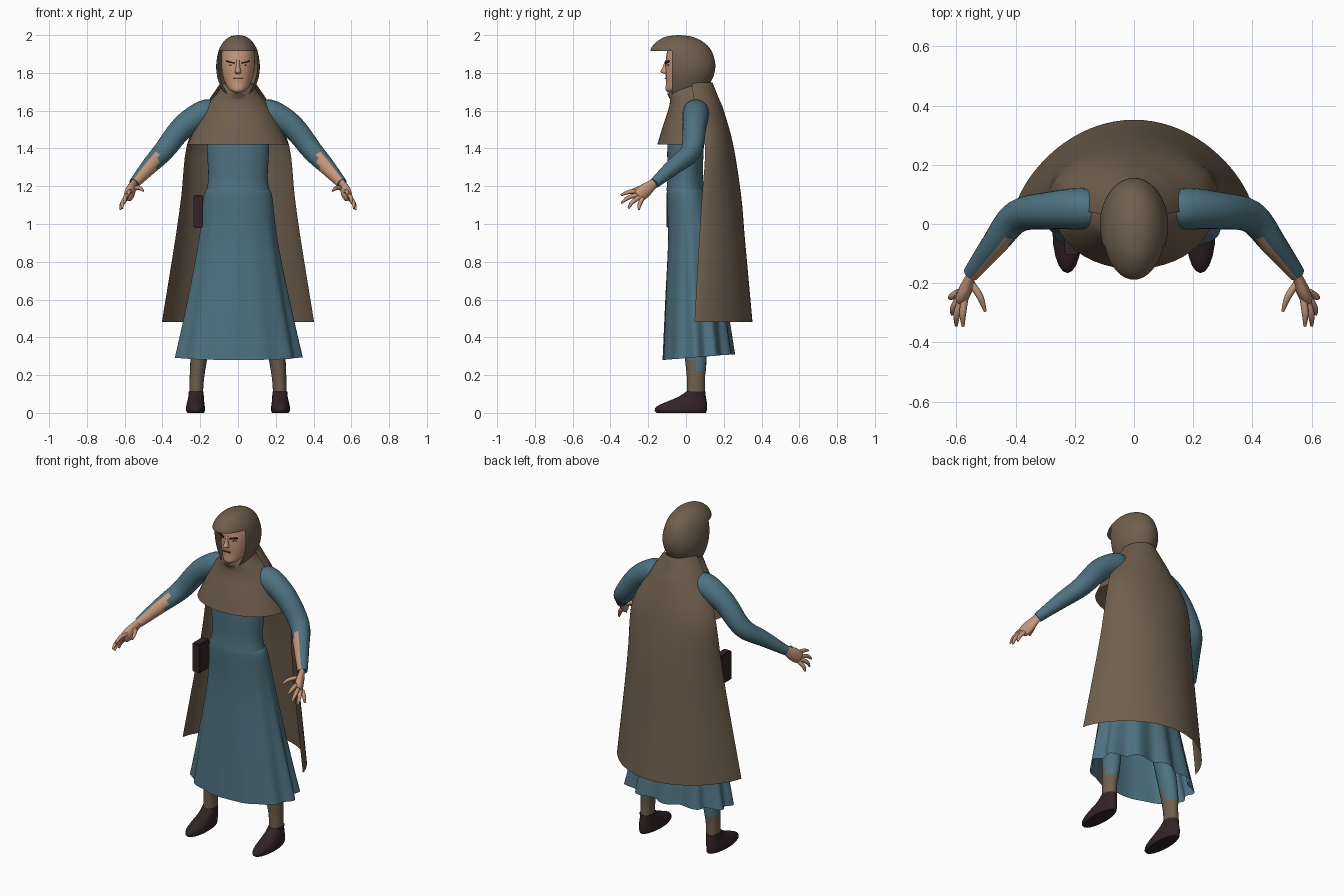
import bpy, bmesh, math
from mathutils import Vector

if "Cube" in bpy.data.objects:
    bpy.data.objects.remove(bpy.data.objects["Cube"])


def mat(name, rgb):
    m = bpy.data.materials.new(name)
    m.diffuse_color = (*rgb, 1)
    m.use_nodes = True
    m.node_tree.nodes["Principled BSDF"].inputs["Base Color"].default_value = m.diffuse_color
    return m


BROWN = mat("brown_wool", (0.162, 0.114, 0.075))
BLUE = mat("blue_cloth", (0.076, 0.168, 0.22))
SKIN = mat("skin", (0.56, 0.31, 0.20))
DARK = mat("dark_leather", (0.032, 0.017, 0.019))
LIP = mat("lip_red", (0.30, 0.12, 0.09))
HAIR = mat("dark_hair", (0.02, 0.014, 0.011))
EYE = mat("eye_white", (0.5, 0.42, 0.36))


def spline(rows, n=4):
    """Catmull-Rom interpolation between rows of numbers."""
    out = []
    for i in range(len(rows) - 1):
        p = [rows[max(i - 1, 0)], rows[i], rows[i + 1], rows[min(i + 2, len(rows) - 1)]]
        for k in range(n):
            t = k / n
            out.append([0.5 * (2 * b + (c - a) * t + (2 * a - 5 * b + 4 * c - d) * t * t
                               + (3 * b - a - 3 * c + d) * t ** 3) for a, b, c, d in zip(*p)])
    return out + [list(rows[-1])]


def finish(bm, name, mats, rule=None, angle=50):
    bmesh.ops.recalc_face_normals(bm, faces=bm.faces)
    bm.normal_update()
    if rule:
        for f in bm.faces:
            f.material_index = rule(f)
    me = bpy.data.meshes.new(name)
    bm.to_mesh(me)
    bm.free()
    ob = bpy.data.objects.new(name, me)
    bpy.context.collection.objects.link(ob)
    for m in mats:
        me.materials.append(m)
    bpy.ops.object.select_all(action='DESELECT')
    ob.select_set(True)
    bpy.context.view_layer.objects.active = ob
    bpy.ops.object.shade_smooth_by_angle(angle=math.radians(angle))
    return ob


def skin_rings(rings, closed=True, caps=(True, True)):
    """Bridge a list of point rings into a surface."""
    bm = bmesh.new()
    vs = [[bm.verts.new(p) for p in r] for r in rings]
    n = len(vs[0])
    for a, b in zip(vs, vs[1:]):
        for i in range(n if closed else n - 1):
            j = (i + 1) % n
            bm.faces.new((a[i], a[j], b[j], b[i]))
    if closed and caps[0]:
        bm.faces.new(vs[0])
    if closed and caps[1]:
        bm.faces.new(vs[-1])
    return bm


def loft(rows, n=32, s=1, caps=(True, True), steps=4, fold=None):
    """Rows of (z, centre x, half width, front y, back y)."""
    rings = []
    for z, cx, rx, yf, yb in spline(rows, steps):
        ring = []
        for i in range(n):
            a = 2 * math.pi * i / n
            k, dz = fold(a, z) if fold else (1, 0)
            ring.append((s * (cx + rx * k * math.cos(a)),
                         (yf + yb) / 2 + (yb - yf) / 2 * k * math.sin(a), z + dz))
        rings.append(ring)
    return skin_rings(rings, True, caps)


def tube(rows, s=1, n=16, flat=1.0, steps=4):
    """Rows of (x, y, z, radius) swept along their path."""
    rows = spline(rows, steps)
    pts = [Vector(r[:3]) for r in rows]
    rings = []
    for i, p in enumerate(pts):
        d = (pts[min(i + 1, len(pts) - 1)] - pts[max(i - 1, 0)]).normalized()
        u = d.cross(Vector((0, 0, 1))).normalized()
        v = u.cross(d)
        ring = []
        for k in range(n):
            a = 2 * math.pi * k / n
            q = p + rows[i][3] * (u * math.cos(a) * flat + v * math.sin(a))
            ring.append((s * q.x, q.y, q.z))
        rings.append(ring)
    return skin_rings(rings)


def box(name, loc, size, m, tilt=0, turn=0, bevel=0):
    bm = bmesh.new()
    bmesh.ops.create_cube(bm, size=1)
    for v in bm.verts:
        v.co = Vector(v.co) * Vector(size)
    if bevel:
        bmesh.ops.bevel(bm, geom=bm.edges[:], offset=bevel, segments=2, affect='EDGES')
    ob = finish(bm, name, [m], angle=30)
    ob.location = loc
    ob.rotation_euler = (0, tilt, turn)
    return ob


# Head and neck
finish(loft([(1.695, 0, .015, -.095, -.06), (1.71, 0, .045, -.108, 0), (1.75, 0, .07, -.106, .06),
             (1.80, 0, .084, -.108, .09), (1.86, 0, .089, -.108, .10), (1.93, 0, .085, -.098, .10)]),
       "head", [SKIN])
finish(loft([(1.58, 0, .065, -.04, .08), (1.76, 0, .055, -.045, .07)], 20), "neck", [SKIN])
# Nose
finish(loft([(1.795, 0, .012, -.113, -.09), (1.805, 0, .017, -.134, -.09), (1.83, 0, .011, -.124, -.09),
             (1.868, 0, .009, -.110, -.09)], 12), "nose", [SKIN])
# Mouth, eyes, brows
box("mouth", (0, -.108, 1.771), (.046, .008, .008), LIP)
box("mouth_line", (0, -.1095, 1.772), (.048, .008, .002), HAIR)
for s in (1, -1):
    box("brow", (s * .040, -.099, 1.857), (.046, .009, .008), HAIR, -s * .22, s * .3)
    box("eye", (s * .040, -.0965, 1.840), (.026, .008, .007), EYE, 0, s * .3)
    box("pupil", (s * .038, -.0985, 1.841), (.010, .008, .008), HAIR, 0, s * .3)

# Hood with a face opening under the brim
bm = loft([(2.0, 0, .004, -.045, -.035), (1.992, 0, .042, -.105, .03), (1.965, 0, .076, -.155, .09),
           (1.92, 0, .102, -.188, .133), (1.85, 0, .115, -.17, .155), (1.79, 0, .112, -.15, .148),
           (1.74, 0, .098, -.135, .125), (1.70, 0, .08, -.12, .10), (1.665, 0, .06, -.105, .08)],
          48, caps=(True, False))
for co, no in (((0, 0, 1.915), (0, 0, 1)), ((0, -.075, 0), (0, 1, 0))):
    bmesh.ops.bisect_plane(bm, geom=bm.verts[:] + bm.edges[:] + bm.faces[:], plane_co=co, plane_no=no)
bmesh.ops.delete(bm, geom=[f for f in bm.faces if f.calc_center_median().z < 1.915
                           and f.calc_center_median().y < -.075], context='FACES')
finish(bm, "hood", [BROWN])

# Shoulder cape
finish(loft([(1.745, 0, .085, -.055, .13), (1.70, 0, .105, -.088, .148), (1.65, 0, .148, -.085, .165),
             (1.60, 0, .18, -.095, .185), (1.52, 0, .222, -.122, .21), (1.42, 0, .268, -.152, .235)],
            48, caps=(False, False)), "shoulder_cape", [BROWN])
finish(loft([(1.69, 0, .07, -.10, .10), (1.66, 0, .10, -.085, .12)], 32, caps=(False, False)),
       "collar", [BROWN])

# Long cloak: open sheet; rows of (z, half width, edge y, back y, curve power)
rings = []
for z, w, ye, yb, p in spline([(1.75, .09, .03, .14, 1), (1.67, .145, .04, .172, 1), (1.60, .185, .05, .20, 1),
                               (1.42, .27, .10, .25, 1), (1.15, .30, .085, .292, 1.1),
                               (.92, .332, .07, .312, 1.2), (.48, .403, .045, .352, 1.4)]):
    ring = []
    for i in range(41):
        t = (i / 20 - 1) * math.pi / 2
        ring.append((w * math.sin(t), ye + (yb - ye) * max(math.cos(t), 0) ** p, z))
    rings.append(ring)
finish(skin_rings(rings, closed=False), "cloak", [BROWN])

# Bodice
finish(loft([(1.175, 0, .168, -.104, .10), (1.25, 0, .157, -.098, .09), (1.42, 0, .165, -.098, .095),
             (1.55, 0, .155, -.075, .11), (1.64, 0, .11, -.05, .11)], 40), "bodice", [BLUE])


# Skirt with folds that deepen toward the hem, and a raised back hem
def folds(a, z):
    g = max(0, (1.1 - z) / .82)
    back = .5 + .5 * math.sin(a)
    return (1 + g * (.012 + .075 * back) * math.cos(11 * a + .6),
            .03 * back * g * g)


finish(loft([(1.185, 0, .165, -.10, .095), (1.14, 0, .182, -.102, .115), (.92, 0, .207, -.095, .16),
             (.60, 0, .264, -.11, .205), (.28, 0, .328, -.124, .245)],
            132, caps=(False, False), fold=folds), "skirt", [BLUE])

# Belt pouch
box("pouch", (-.21, -.055, 1.067), (.05, .095, .175), DARK, bevel=.005)

for s, side in ((1, "left"), (-1, "right")):
    # Stocking legs, with blue breeches showing higher up
    finish(loft([(.09, .222, .036, .005, .10), (.18, .218, .038, .005, .10), (.28, .208, .044, -.005, .108),
                 (.50, .18, .055, -.03, .10), (.90, .11, .08, -.06, .09)], 20, s),
           side + "_leg", [BROWN, BLUE],
           lambda f: int(f.calc_center_median().z > (.22 if f.calc_center_median().y > .06 else .30)))
    # Shoes
    finish(loft([(0, .224, .044, -.155, .105), (.012, .225, .05, -.166, .11), (.035, .225, .049, -.155, .112),
                 (.06, .224, .045, -.10, .11), (.085, .222, .041, -.04, .105), (.112, .222, .040, 0, .102)],
                20, s, steps=2), side + "_shoe", [DARK])

    # Sleeve, slit open along the inner forearm
    inner = Vector((-.75 * s, -.62, 0)).normalized()
    finish(tube([(.12, .05, 1.595, .06), (.18, .052, 1.585, .07), (.29, .045, 1.515, .063),
                 (.395, .025, 1.385, .055), (.47, -.065, 1.305, .044), (.55, -.168, 1.215, .028)], s, 20),
           side + "_sleeve", [BLUE, SKIN],
           lambda f: int(abs(f.calc_center_median().x) > .425 and f.normal.dot(inner) > .3))
    # Palm
    finish(tube([(.54, -.155, 1.225, .024), (.555, -.185, 1.203, .029), (.568, -.22, 1.175, .038),
                 (.582, -.25, 1.148, .034), (.586, -.258, 1.142, .018)], s, 14, .6), side + "_palm", [SKIN])
    # Thumb and fingers: base, knuckle, tip
    for name, a, b, c in (
            ("thumb", (.55, -.20, 1.19), (.52, -.245, 1.19), (.502, -.295, 1.175)),
            ("index_finger", (.57, -.245, 1.172), (.578, -.30, 1.17), (.577, -.345, 1.152)),
            ("middle_finger", (.582, -.25, 1.155), (.598, -.305, 1.14), (.600, -.343, 1.11)),
            ("ring_finger", (.59, -.245, 1.142), (.61, -.285, 1.115), (.614, -.305, 1.082)),
            ("little_finger", (.592, -.23, 1.135), (.615, -.245, 1.105), (.623, -.25, 1.075))):
        finish(tube([(*a, .012), (*b, .0115), (*c, .005)], s, 8), side + "_" + name, [SKIN])
